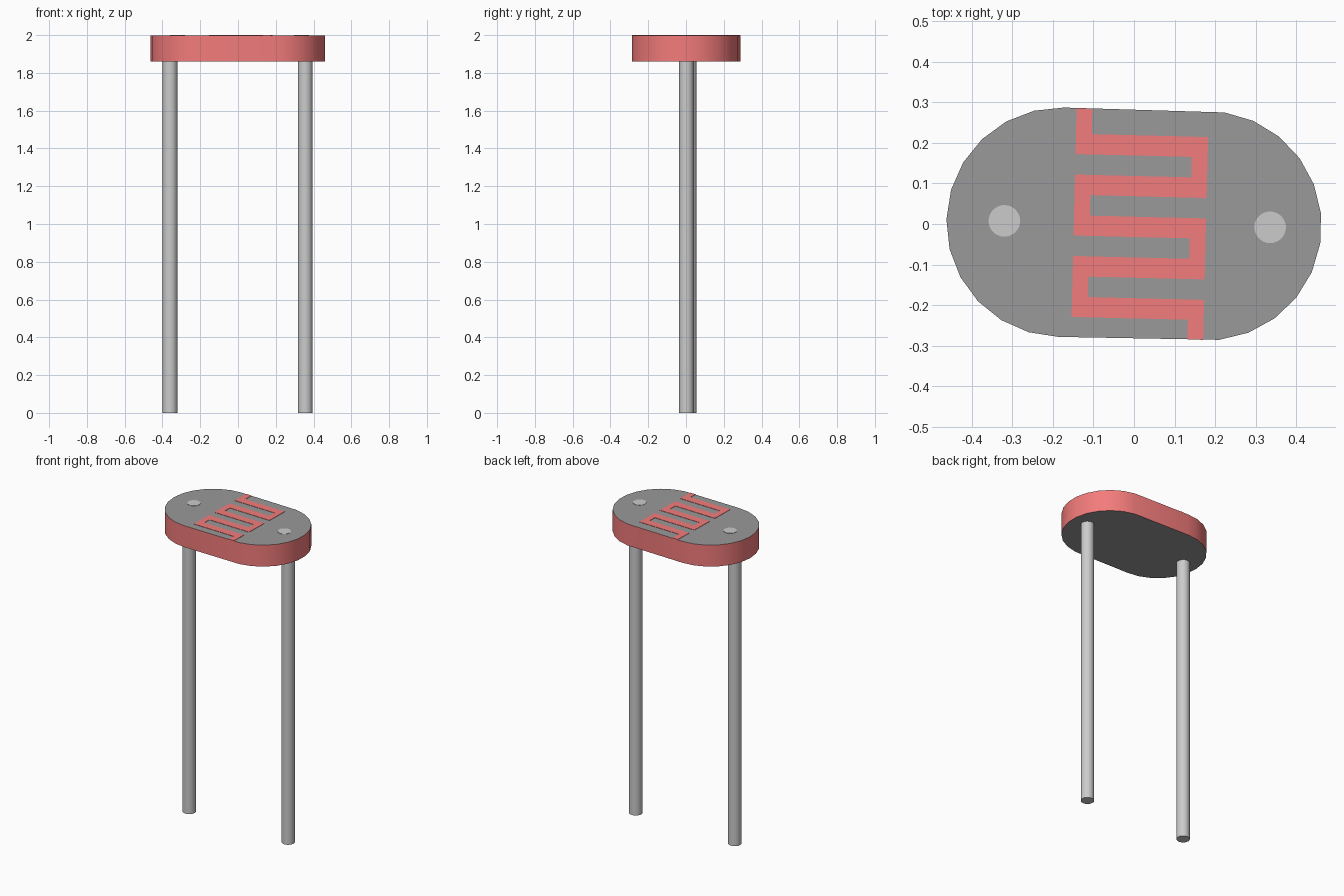
import bpy, bmesh, math
from mathutils import Matrix

if "Cube" in bpy.data.objects:
    bpy.data.objects.remove(bpy.data.objects["Cube"])

TILT = Matrix.Rotation(math.radians(-1.4), 4, 'Z')
TOP, BOTTOM, INLAY = 2.0, 1.86, 0.002


def material(name, color):
    m = bpy.data.materials.new(name)
    m.diffuse_color = (*color, 1)
    m.use_nodes = True
    m.node_tree.nodes["Principled BSDF"].inputs["Base Color"].default_value = m.diffuse_color
    return m


red = material("red", (0.9, 0.2, 0.2))
dark = material("dark_grey", (0.32, 0.32, 0.32))
light = material("light_grey", (0.6, 0.6, 0.6))


def prism(name, outline, z0, z1, side=None, cap=None):
    """Extrude a flat outline between two heights, with own cap colour."""
    bm = bmesh.new()
    face = bm.faces.new([bm.verts.new((x, y, z0)) for x, y in outline])
    res = bmesh.ops.extrude_face_region(bm, geom=[face], use_keep_orig=True)
    top = [v for v in res["geom"] if isinstance(v, bmesh.types.BMVert)]
    bmesh.ops.translate(bm, verts=top, vec=(0, 0, z1 - z0))
    bmesh.ops.recalc_face_normals(bm, faces=bm.faces)
    for f in bm.faces:
        f.material_index = int(cap is not None and abs(f.normal.z) > 0.9)
    mesh = bpy.data.meshes.new(name)
    bm.transform(TILT)
    bm.to_mesh(mesh)
    bm.free()
    for m in (side, cap):
        if m:
            mesh.materials.append(m)
    ob = bpy.data.objects.new(name, mesh)
    bpy.context.collection.objects.link(ob)
    bpy.ops.object.select_all(action='DESELECT')
    ob.select_set(True)
    bpy.context.view_layer.objects.active = ob
    bpy.ops.object.shade_smooth_by_angle(angle=math.radians(30))
    return ob


def arc(cx, cy, r, start, step, count):
    angles = [math.radians(start + step * i) for i in range(count)]
    return [(cx + r * math.cos(a), cy + r * math.sin(a)) for a in angles]


# Oval body: red rim, grey faces
body = arc(-0.18, 0, 0.283, 90, 15, 13) + arc(0.18, 0, 0.283, -82.5, 15, 12)
prism("sensor_body", body, BOTTOM, TOP - INLAY, red, dark)

# Zigzag track: centre line, then offset to both sides with square corners
xl, xr, end = -0.129, 0.158, 0.2815
path = [(xl, end)]
for i in range(5):
    y = 0.194 - 0.1005 * i
    path += [(xl, y), (xr, y)] if i % 2 == 0 else [(xr, y), (xl, y)]
path.append((xr, -end))

hx, hy = 0.0195, 0.025
sides = ([], [])
for i, (x, y) in enumerate(path):
    nx = ny = 0
    for a, b in zip(path[max(i - 1, 0):i + 1], path[max(i, 1):i + 2]):
        dx, dy = b[0] - a[0], b[1] - a[1]
        if abs(dx) > abs(dy):
            ny = math.copysign(1, dx)
        else:
            nx = -math.copysign(1, dy)
    sides[0].append((x + nx * hx, y + ny * hy))
    sides[1].append((x - nx * hx, y - ny * hy))
prism("zigzag_track", sides[0] + sides[1][::-1], TOP - INLAY, TOP, red)

# Contact dots on top and wire legs below
for label, dot_x, leg_x, leg_y in (("left", -0.32, -0.36, 0.009),
                                   ("right", 0.336, 0.356, 0.011)):
    prism(label + "_contact", arc(dot_x, 0, 0.039, 0, 11.25, 32),
          TOP - INLAY, TOP, light)
    prism(label + "_leg", arc(leg_x, leg_y, 0.039, 0, 11.25, 32), 0, BOTTOM)
